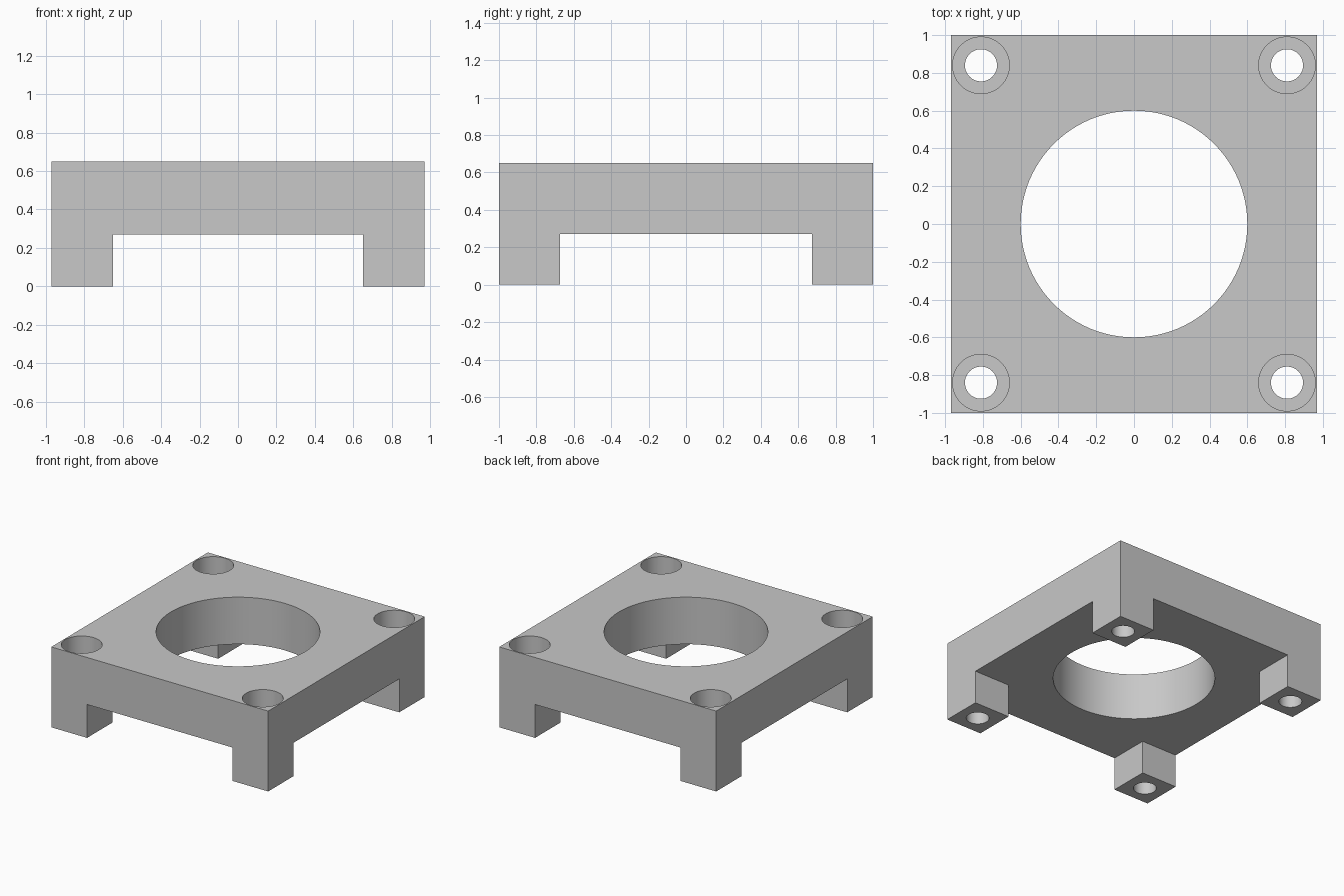
import bpy
import bmesh

cube = bpy.data.objects.get("Cube")
if cube:
    bpy.data.objects.remove(cube, do_unlink=True)

HALF_X, HALF_Y, HEIGHT = 0.97, 1.0, 0.65
LEG_X, LEG_Y, PLATE_Z = 0.65, 0.675, 0.27    # inner leg faces, plate underside
HOLE_X, HOLE_Y, SEAT_Z = 0.81, 0.84, 0.17    # screw positions, screw head seat
OVER = 0.1                                   # cutter overshoot

grey = bpy.data.materials.new("light_grey")
grey.use_nodes = True
grey.diffuse_color = (0.58, 0.58, 0.58, 1)
grey.node_tree.nodes["Principled BSDF"].inputs["Base Color"].default_value = grey.diffuse_color


def prism(name, outline, z0, z1):
    """Extrude a flat outline from z0 to z1."""
    bm = bmesh.new()
    face = bm.faces.new([bm.verts.new((x, y, z0)) for x, y in outline])
    top = bmesh.ops.extrude_face_region(bm, geom=[face])["geom"]
    verts = [v for v in top if isinstance(v, bmesh.types.BMVert)]
    bmesh.ops.translate(bm, vec=(0, 0, z1 - z0), verts=verts)
    bmesh.ops.recalc_face_normals(bm, faces=bm.faces)
    mesh = bpy.data.meshes.new(name)
    bm.to_mesh(mesh)
    bm.free()
    mesh.materials.append(grey)
    obj = bpy.data.objects.new(name, mesh)
    bpy.context.collection.objects.link(obj)
    return obj


def cylinder(name, radius, x, y, z0, z1, sides):
    bpy.ops.mesh.primitive_cylinder_add(vertices=sides, radius=radius, depth=z1 - z0,
                                        location=(x, y, (z0 + z1) / 2))
    obj = bpy.context.object
    obj.name = name
    obj.data.materials.append(grey)
    return obj


def cut(target, cutter):
    """Subtract the cutter, then discard it."""
    cutter.hide_render = True
    bpy.ops.object.select_all(action="DESELECT")
    bpy.context.view_layer.objects.active = target
    target.select_set(True)
    mod = target.modifiers.new("cut", "BOOLEAN")
    mod.operation, mod.solver, mod.object = "DIFFERENCE", "EXACT", cutter
    bpy.ops.object.modifier_apply(modifier=mod.name)
    bpy.data.objects.remove(cutter, do_unlink=True)


# Solid block
block = [(-HALF_X, -HALF_Y), (HALF_X, -HALF_Y), (HALF_X, HALF_Y), (-HALF_X, HALF_Y)]
body = prism("mounting_bracket", block, 0, HEIGHT)

# Cross-shaped channel below the plate leaves four corner legs
ox, oy = HALF_X + OVER, HALF_Y + OVER
quarter = [(ox, LEG_Y), (LEG_X, LEG_Y), (LEG_X, oy)]
cross = []
for sx, sy in ((1, 1), (-1, 1), (-1, -1), (1, -1)):
    corner = quarter if sx * sy > 0 else quarter[::-1]
    cross += [(sx * x, sy * y) for x, y in corner]
cut(body, prism("channel_cutter", cross, -OVER, PLATE_Z))

# Large central opening
cut(body, cylinder("opening_cutter", 0.6, 0, 0, -OVER, HEIGHT + OVER, 96))

# Counterbored screw hole through each leg
for sx in (-1, 1):
    for sy in (-1, 1):
        x, y = sx * HOLE_X, sy * HOLE_Y
        cut(body, cylinder("head_cutter", 0.15, x, y, SEAT_Z, HEIGHT + OVER, 64))
        cut(body, cylinder("screw_cutter", 0.085, x, y, -OVER, HEIGHT, 48))

bpy.ops.object.shade_smooth_by_angle()
